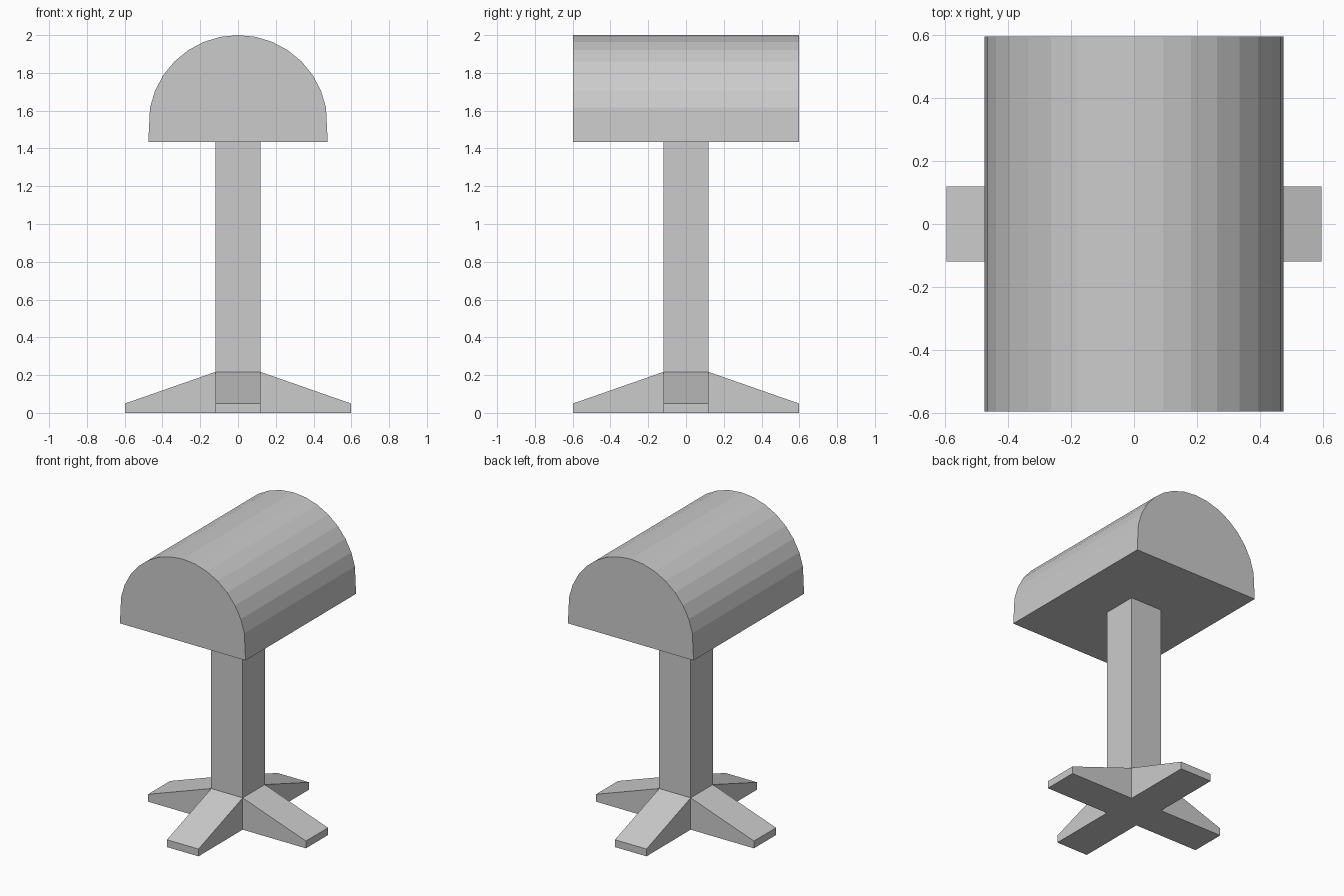
import bpy
from math import cos, sin, radians, pi
from mathutils import Matrix

if "Cube" in bpy.data.objects:
    bpy.data.objects.remove(bpy.data.objects["Cube"])

HALF = 0.119    # half width of the post and feet
REACH = 0.597   # half length of the base and head


def prism(name, profile, y0, y1):
    """Extrude an (x, z) profile along y."""
    n = len(profile)
    verts = [(x, y, z) for y in (y0, y1) for x, z in profile]
    faces = [tuple(range(n)), tuple(reversed(range(n, 2 * n)))]
    faces += [(i, i + n, (i + 1) % n + n, (i + 1) % n) for i in range(n)]
    mesh = bpy.data.meshes.new(name)
    mesh.from_pydata(verts, [], faces)
    obj = bpy.data.objects.new(name, mesh)
    bpy.context.collection.objects.link(obj)
    return obj


# Rounded box head: arc on top of a flat underside
R, CZ, BOTTOM = 0.475, 1.525, 1.434
arc = [(R * cos(radians(11.25 * i)), CZ + R * sin(radians(11.25 * i)))
       for i in range(1, 16)]
prism("box_head", [(-R, BOTTOM), (R, BOTTOM)] + arc, -REACH, REACH)

# Square post
prism("post", [(-HALF, 0), (HALF, 0), (HALF, BOTTOM), (-HALF, BOTTOM)],
      -HALF, HALF)

# Four sloping feet
foot_profile = [(HALF, 0), (REACH, 0), (REACH, 0.05), (HALF, 0.217)]
for i, side in enumerate(("right", "back", "left", "front")):
    foot = prism(side + "_foot", foot_profile, -HALF, HALF)
    foot.data.transform(Matrix.Rotation(i * pi / 2, 4, 'Z'))
